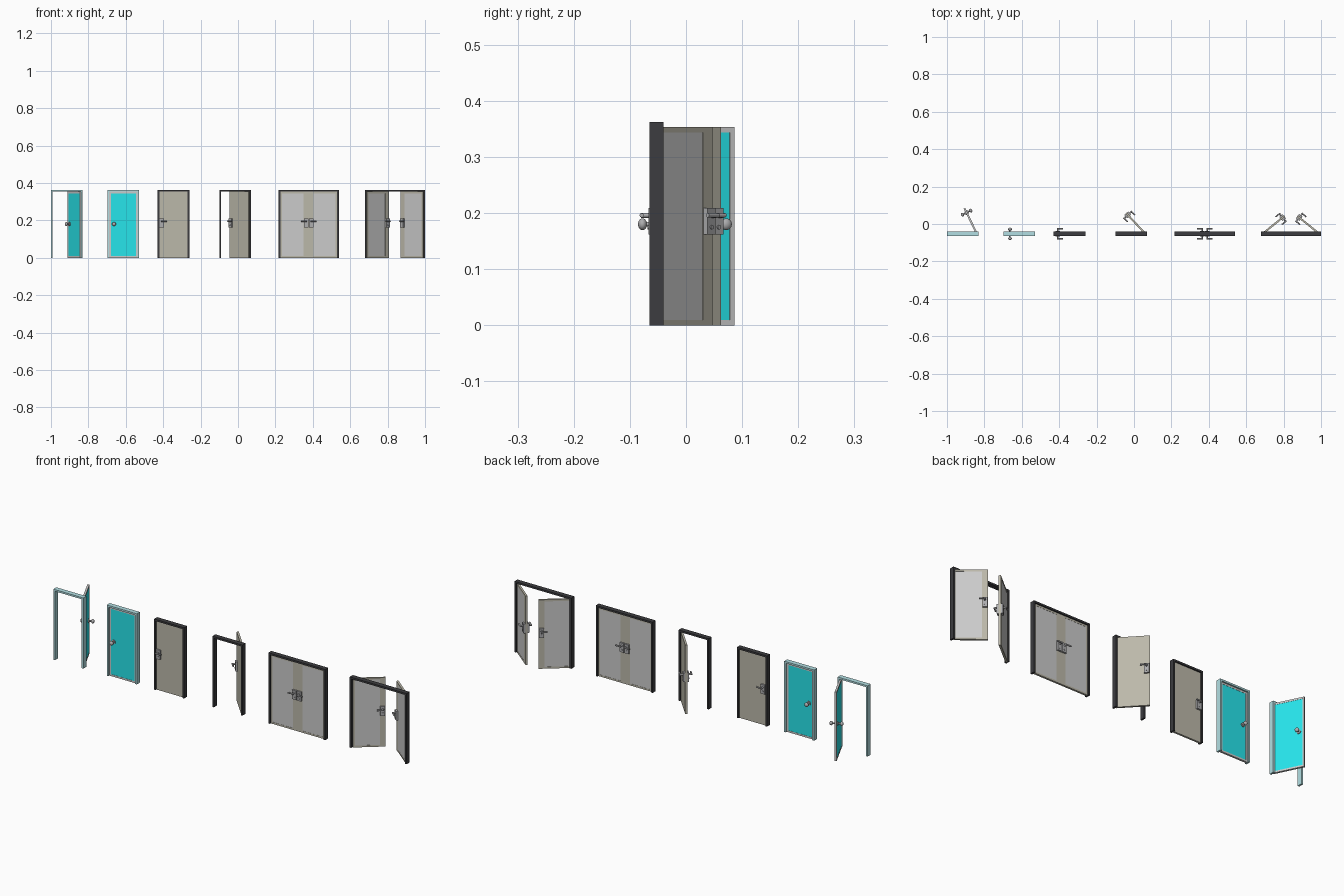
import bpy, bmesh
from math import radians, pi
from mathutils import Matrix, Vector

if "Cube" in bpy.data.objects:
    bpy.data.objects.remove(bpy.data.objects["Cube"])

W, H, T = 0.152, 0.353, 0.010      # leaf width, height, thickness
F, YC, FD = 0.009, -0.0525, 0.0245  # frame thickness, centre plane, depth


def material(name, rgb):
    m = bpy.data.materials.new(name)
    m.diffuse_color = (*rgb, 1)
    m.use_nodes = True
    m.node_tree.nodes["Principled BSDF"].inputs["Base Color"].default_value = m.diffuse_color
    return m


TEAL = material("teal", (0.02, 0.78, 0.83))
PALE = material("pale_teal", (0.45, 0.74, 0.77))
DARK = material("dark_frame", (0.045, 0.045, 0.05))
BEIGE = material("beige", (0.50, 0.48, 0.40))
PANE = material("pane_grey", (0.60, 0.60, 0.60))
RIM = material("rim_grey", (0.55, 0.57, 0.57))
METAL = material("metal", (0.42, 0.42, 0.43))


def finish(bm, name, mat, matrix, smooth=False):
    bmesh.ops.transform(bm, matrix=matrix, verts=bm.verts)
    bmesh.ops.recalc_face_normals(bm, faces=bm.faces)
    me = bpy.data.meshes.new(name)
    bm.to_mesh(me)
    bm.free()
    ob = bpy.data.objects.new(name, me)
    bpy.context.collection.objects.link(ob)
    me.materials.append(mat)
    if smooth:
        bpy.ops.object.select_all(action='DESELECT')
        ob.select_set(True)
        bpy.context.view_layer.objects.active = ob
        bpy.ops.object.shade_smooth_by_angle(angle=radians(35))
    return ob


def box(bm, x0, x1, y0, y1, z0, z1):
    m = Matrix.Translation(((x0 + x1) / 2, (y0 + y1) / 2, (z0 + z1) / 2))
    bmesh.ops.create_cube(bm, size=1, matrix=m @ Matrix.Diagonal((x1 - x0, y1 - y0, z1 - z0, 1)))


def cyl(bm, a, b, r, seg=16):
    a, b = Vector(a), Vector(b)
    q = (b - a).to_track_quat('Z', 'Y').to_matrix().to_4x4()
    bmesh.ops.create_cone(bm, cap_ends=True, segments=seg, radius1=r, radius2=r,
                          depth=(b - a).length, matrix=Matrix.Translation((a + b) / 2) @ q)


def extrude_outline(bm, pts, depth):
    f = bm.faces.new([bm.verts.new((x, -depth / 2, z)) for x, z in pts])
    r = bmesh.ops.extrude_face_region(bm, geom=[f])
    bmesh.ops.translate(bm, vec=(0, depth, 0),
                        verts=[v for v in r["geom"] if isinstance(v, bmesh.types.BMVert)])


# Door surround: one U-shaped outline without a threshold
def frame(cx, width, mat):
    bm = bmesh.new()
    o, i = width / 2 + F, width / 2
    extrude_outline(bm, [(-o, 0), (-o, H + F), (o, H + F), (o, 0), (i, 0), (i, H), (-i, H), (-i, 0)], FD)
    finish(bm, "door_frame", mat, Matrix.Translation((cx, YC, 0)))


# Leaf in local space: hinge at x = 0, latch edge at x = W
def leaf(m, rim_mat, pane_mat, stile):
    bm = bmesh.new()
    h = T / 2
    if pane_mat is None:
        box(bm, 0, W, -h, h, 0, H)
        finish(bm, "door_leaf", rim_mat, m)
        return
    b = 0.009
    box(bm, 0, b, -h, h, 0, H)
    box(bm, W - stile, W, -h, h, 0, H)
    for z in (0, H - b):
        box(bm, b, W - stile, -h, h, z, z + b)
    finish(bm, "leaf_rim", rim_mat, m)
    bm = bmesh.new()
    box(bm, b, W - stile, -h + 0.001, h - 0.001, b, H - b)
    finish(bm, "leaf_panel", pane_mat, m)


# Round knob on a rosette, both sides
def knob(m):
    x, z = W - 0.026, 0.18
    bm = bmesh.new()
    for s in (-1, 1):
        cyl(bm, (x, s * T / 2, z), (x, s * 0.009, z), 0.010, 20)
        cyl(bm, (x, s * 0.008, z), (x, s * 0.024, z), 0.004)
        bmesh.ops.create_uvsphere(bm, u_segments=20, v_segments=12, radius=0.0105,
                                  matrix=Matrix.Translation((x, s * 0.025, z))
                                  @ Matrix.Diagonal((1, 0.75, 1, 1)))
    finish(bm, "knob", METAL, m, True)


# Lever on a tall plate with a keyhole barrel, both sides
def lever(m):
    x, z = W - 0.0135, 0.196
    bm = bmesh.new()
    for s in (-1, 1):
        lo, hi = sorted((s * T / 2, s * 0.014))
        box(bm, x - 0.0115, x + 0.0115, lo, hi, 0.162, 0.209)
    finish(bm, "lever_plate", METAL, m)
    bm = bmesh.new()
    for s in (-1, 1):
        cyl(bm, (x, s * 0.013, z), (x, s * 0.0275, z), 0.0045)
        cyl(bm, (x + 0.004, s * 0.0265, z), (x - 0.027, s * 0.0265, z), 0.0038)
        cyl(bm, (x, s * 0.013, 0.175), (x, s * 0.016, 0.175), 0.004)
    finish(bm, "lever_handle", METAL, m, True)


# side = -1 hinges on the left jamb, +1 on the right
def door(cx, width, side, angle, rim, pane, stile, handle):
    m = (Matrix.Translation((cx + side * width / 2, YC, 0))
         @ Matrix.Diagonal((-side, 1, 1, 1)) @ Matrix.Rotation(radians(angle), 4, 'Z'))
    leaf(m, rim, pane, stile)
    handle(m)


# Teal doors: open, closed
for cx, ang in ((-0.916, 64), (-0.613, 0)):
    frame(cx, W, PALE)
    door(cx, W, 1, ang, RIM, TEAL, 0.009, knob)

# Beige doors: closed, open
for cx, ang in ((-0.345, 0), (-0.015, 47)):
    frame(cx, W, DARK)
    door(cx, W, 1, ang, BEIGE, None, 0, lever)

# Double doors: closed, open
for cx, ang in ((0.378, 0), (0.839, 39)):
    frame(cx, 2 * W, DARK)
    for side in (-1, 1):
        door(cx, 2 * W, side, ang, BEIGE, PANE, 0.0265, lever)
